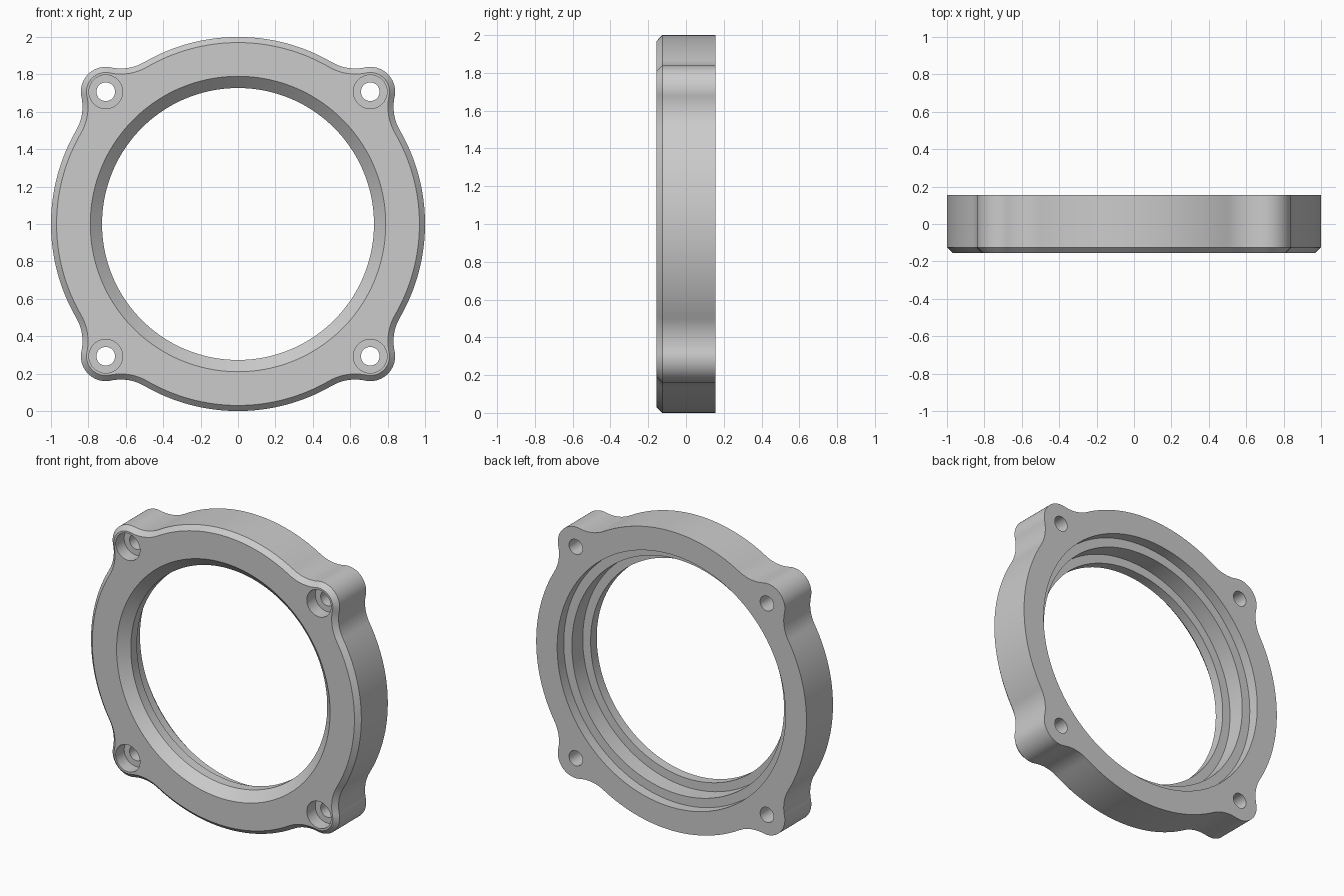
import bpy
import bmesh
from math import cos, sin, pi, acos, atan2, radians

if "Cube" in bpy.data.objects:
    bpy.data.objects.remove(bpy.data.objects["Cube"])

FRONT, BACK = -0.155, 0.155
RING, EAR, FILLET, CHAMFER = 1.0, 0.133, 0.25, 0.03
EAR_AT = RING          # ear centres lie on the ring's outer circle


def arc(cx, cz, r, a0, a1, n):
    """Points along an arc, leaving out the last one."""
    steps = [a0 + (a1 - a0) * i / n for i in range(n)]
    return [(cx + r * cos(a), cz + r * sin(a)) for a in steps]


def outline(inset):
    """Ring with four filleted ears, drawn one quarter at a time."""
    reach, span = RING + FILLET, EAR + FILLET
    swing = acos((EAR_AT**2 + reach**2 - span**2) / (2 * EAR_AT * reach))
    r, ear, fil = RING - inset, EAR - inset, FILLET + inset
    pts = []
    for k in range(4):
        mid = radians(45) + k * pi / 2
        ex, ez = EAR_AT * cos(mid), EAR_AT * sin(mid)
        lo, hi = mid - swing, mid + swing
        ax, az = reach * cos(lo), reach * sin(lo)
        bx, bz = reach * cos(hi), reach * sin(hi)
        # Angle from the ear centre to each fillet centre, relative to mid
        turn = atan2(az - ez, ax - ex) - mid
        turn = -abs((turn + pi) % (2 * pi) - pi)
        pts += arc(ax, az, fil, lo + pi, mid + turn + pi, 14)
        pts += arc(ex, ez, ear, mid + turn, mid - turn, 28)
        pts += arc(bx, bz, fil, mid - turn - pi, hi - pi, 14)
        pts += arc(0, 0, r, hi, lo + pi / 2, 32)
    return pts


def loft(name, sections):
    """Closed solid through matching loops given as (points, y)."""
    bm = bmesh.new()
    loops = [[bm.verts.new((x, y, z + 1)) for x, z in pts] for pts, y in sections]
    for a, b in zip(loops, loops[1:]):
        for i in range(len(a)):
            j = (i + 1) % len(a)
            bm.faces.new((a[i], a[j], b[j], b[i]))
    bm.faces.new(loops[0])
    bm.faces.new(loops[-1])
    bmesh.ops.recalc_face_normals(bm, faces=bm.faces)
    mesh = bpy.data.meshes.new(name)
    bm.to_mesh(mesh)
    bm.free()
    obj = bpy.data.objects.new(name, mesh)
    bpy.context.collection.objects.link(obj)
    return obj


def turned(name, profile, cx=0, cz=0, n=128):
    """Round solid from (radius, y) steps."""
    return loft(name, [(arc(cx, cz, r, 0, 2 * pi, n), y) for r, y in profile])


# Flange body with chamfered front rim
flange = loft("flange_ring", [(outline(CHAMFER), FRONT),
                              (outline(0), FRONT + CHAMFER),
                              (outline(0), BACK)])

# Stepped bore: front bevel, throat, then two wider seats at the back
OVER = 0.05
cutters = [turned("bore_cutter", [
    (0.79, FRONT - OVER), (0.79, FRONT), (0.727, FRONT + 0.06),
    (0.727, -0.03), (0.785, -0.03), (0.785, BACK - 0.07),
    (0.845, BACK - 0.07), (0.845, BACK + OVER)])]

# Counterbored screw holes through the ears
SEAT = FRONT + 0.09
for k in range(4):
    a = radians(45) + k * pi / 2
    cutters.append(turned("screw_hole_cutter", [
        (0.09, FRONT - OVER), (0.09, SEAT), (0.05, SEAT), (0.05, BACK + OVER)],
        EAR_AT * cos(a), EAR_AT * sin(a), 40))

bpy.ops.object.select_all(action="DESELECT")
bpy.context.view_layer.objects.active = flange
flange.select_set(True)
for cutter in cutters:
    cutter.hide_render = True
    mod = flange.modifiers.new("cut", "BOOLEAN")
    mod.operation, mod.solver, mod.object = "DIFFERENCE", "EXACT", cutter
    bpy.ops.object.modifier_apply(modifier=mod.name)
    bpy.data.objects.remove(cutter)

bpy.ops.object.shade_smooth_by_angle(angle=radians(30))
